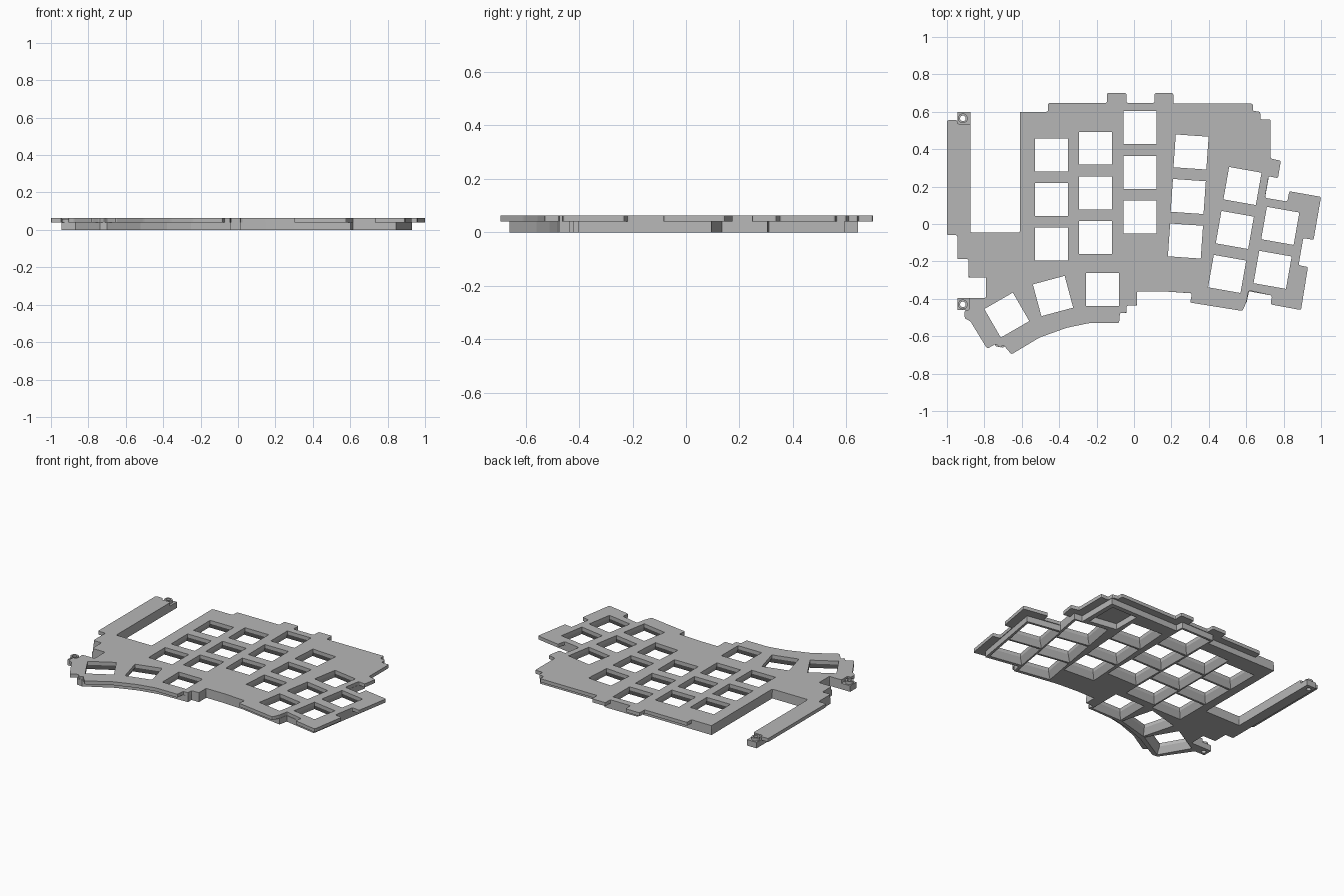
import bpy
import bmesh
from math import radians
from mathutils import Matrix, Vector

cube = bpy.data.objects.get("Cube")
if cube:
    bpy.data.objects.remove(cube, do_unlink=True)

# Single plastic colour
grey = bpy.data.materials.new("plain grey")
grey.use_nodes = True
colour = (0.47, 0.47, 0.47, 1)
grey.diffuse_color = colour
grey.node_tree.nodes["Principled BSDF"].inputs["Base Color"].default_value = colour

TOP = 0.063      # top of the plate
LEDGE = 0.04     # underside of the plate
HOLE = 0.176     # key opening width
POCKET = 0.225   # pocket width on the underside


def make_object(name, bm):
    bmesh.ops.recalc_face_normals(bm, faces=bm.faces[:])
    mesh = bpy.data.meshes.new(name)
    bm.to_mesh(mesh)
    bm.free()
    mesh.materials.append(grey)
    obj = bpy.data.objects.new(name, mesh)
    bpy.context.collection.objects.link(obj)
    return obj


def add_prism(bm, outline, low, high, rounding=0):
    """Extrude a flat outline between two heights, optionally rounding corners."""
    part = bmesh.new()
    face = part.faces.new([part.verts.new((x, y, low)) for x, y in outline])
    if rounding:
        bmesh.ops.bevel(part, geom=part.verts[:], offset=rounding, segments=2,
                        profile=0.5, affect='VERTICES', clamp_overlap=True)
    result = bmesh.ops.extrude_face_region(part, geom=part.faces[:])
    moved = [v for v in result["geom"] if isinstance(v, bmesh.types.BMVert)]
    bmesh.ops.translate(part, verts=moved, vec=(0, 0, high - low))
    bmesh.ops.recalc_face_normals(part, faces=part.faces[:])
    temp = bpy.data.meshes.new("temp")
    part.to_mesh(temp)
    part.free()
    bm.from_mesh(temp)
    bpy.data.meshes.remove(temp)


def add_key_cutter(bm, key, low, high, low_width, high_width):
    """Four-sided opening at a key position, straight or tapered."""
    x, y, angle = key
    place = (Matrix.Translation((x, y, (low + high) / 2))
             @ Matrix.Rotation(radians(angle), 4, 'Z'))
    made = bmesh.ops.create_cube(bm, size=1)
    for vert in made["verts"]:
        width = high_width if vert.co.z > 0 else low_width
        scaled = Vector((vert.co.x * width, vert.co.y * width, vert.co.z * (high - low)))
        vert.co = place @ scaled


def add_cylinder(bm, centre, radius, low, high):
    x, y = centre
    bmesh.ops.create_cone(bm, cap_ends=True, segments=24, radius1=radius, radius2=radius,
                          depth=high - low,
                          matrix=Matrix.Translation((x, y, (low + high) / 2)))


def cut(obj, bm):
    cutter = make_object("cutter", bm)
    cutter.hide_render = True
    mod = obj.modifiers.new("openings", 'BOOLEAN')
    mod.operation = 'DIFFERENCE'
    mod.solver = 'EXACT'
    mod.object = cutter
    bpy.context.view_layer.objects.active = obj
    bpy.ops.object.modifier_apply(modifier=mod.name)
    bpy.data.objects.remove(cutter, do_unlink=True)


# Key positions: columns of (x, top y, step x, step y, angle, count)
columns = [
    (-0.44, 0.37, 0, -0.239, 0, 3),
    (-0.205, 0.405, 0, -0.239, 0, 3),
    (0.033, 0.515, 0, -0.239, 0, 3),
    (0.305, 0.385, -0.015, -0.238, -4, 3),
    (0.58, 0.203, -0.041, -0.235, -10, 3),
    (0.782, -0.01, -0.041, -0.235, -10, 2),
]
keys = [(x + dx * i, y + dy * i, a) for x, y, dx, dy, a, n in columns for i in range(n)]
# Thumb keys fan out along the curved edge
keys += [(-0.168, -0.35, 0), (-0.433, -0.385, 15), (-0.68, -0.487, 30)]
screws = [(-0.915, 0.565), (-0.915, -0.43)]

# Plate outline, clockwise from the top of the left arm, with clip tabs
plate_outline = [
    (-1, 0.555), (-0.945, 0.555), (-0.945, 0.535), (-0.875, 0.535), (-0.875, -0.045),
    (-0.61, -0.045), (-0.61, 0.6), (-0.46, 0.6), (-0.46, 0.647), (-0.145, 0.647),
    (-0.145, 0.7), (-0.04, 0.7), (-0.04, 0.647), (0.11, 0.647), (0.11, 0.7),
    (0.21, 0.7), (0.21, 0.643), (0.635, 0.643), (0.635, 0.605), (0.675, 0.6),
    (0.675, 0.56), (0.73, 0.56), (0.73, 0.35), (0.785, 0.338), (0.77, 0.245),
    (0.72, 0.255), (0.7, 0.14), (0.82, 0.12), (0.83, 0.175), (1, 0.145),
    (0.96, -0.085), (0.905, -0.075), (0.88, -0.22), (0.93, -0.23), (0.893, -0.46),
    (0.73, -0.43), (0.738, -0.383), (0.613, -0.355), (0.6, -0.42), (0.58, -0.465),
    (0.3, -0.42), (0.31, -0.37), (0.15, -0.36), (0.015, -0.36), (0.015, -0.437),
    (-0.04, -0.437), (-0.04, -0.475), (-0.075, -0.475), (-0.08, -0.53),
    (-0.24, -0.53), (-0.36, -0.555), (-0.505, -0.607), (-0.655, -0.697),
    (-0.7, -0.645), (-0.715, -0.663), (-0.738, -0.64), (-0.785, -0.667),
    (-0.875, -0.52), (-0.905, -0.505), (-0.905, -0.46), (-0.88, -0.46),
    (-0.88, -0.395), (-0.79, -0.395), (-0.79, -0.285), (-0.885, -0.285),
    (-0.885, -0.187), (-0.945, -0.187), (-0.945, -0.06), (-1, -0.06),
]
bm = bmesh.new()
add_prism(bm, plate_outline, LEDGE, TOP, rounding=0.008)
plate = make_object("switch_plate", bm)

bm = bmesh.new()
for key in keys:
    add_key_cutter(bm, key, LEDGE - 0.02, TOP + 0.02, HOLE, HOLE)
for screw in screws:
    add_cylinder(bm, screw, 0.026, 0, 0.1)
cut(plate, bm)

# Lower body, set in from the clip tabs
body_outline = [
    (-0.945, 0.6), (-0.875, 0.6), (-0.875, -0.045), (-0.61, -0.045), (-0.61, 0.6),
    (-0.09, 0.6), (-0.09, 0.643), (0.155, 0.643), (0.16, 0.592), (0.672, 0.592),
    (0.672, 0.31), (0.73, 0.305), (0.7, 0.135), (0.93, 0.095), (0.845, -0.402),
    (0.615, -0.36), (0.602, -0.42), (0.3, -0.37), (0.15, -0.36), (0.015, -0.36),
    (0.015, -0.437), (-0.04, -0.437), (-0.04, -0.475), (-0.25, -0.483),
    (-0.38, -0.51), (-0.52, -0.56), (-0.7, -0.66), (-0.738, -0.655),
    (-0.87, -0.46), (-0.945, -0.46), (-0.945, -0.395), (-0.79, -0.395),
    (-0.79, -0.285), (-0.885, -0.285), (-0.885, -0.187), (-0.945, -0.187),
]
bm = bmesh.new()
add_prism(bm, body_outline, 0, LEDGE)
body = make_object("lower_body", bm)

# Tapered pockets leave thin ribs between the keys; one corner recess
bm = bmesh.new()
slope = (POCKET - HOLE) / LEDGE * 0.01
for key in keys:
    add_key_cutter(bm, key, -0.01, LEDGE + 0.01, POCKET + slope, HOLE - slope)
add_prism(bm, [(0.45, 0.37), (0.64, 0.34), (0.64, 0.56), (0.45, 0.56)], -0.01, LEDGE + 0.01)
for screw in screws:
    add_cylinder(bm, screw, 0.015, -0.01, 0.1)
cut(body, bm)

# Screw collars standing on the two corner bosses
for name, screw in zip(("back_screw_collar", "front_screw_collar"), screws):
    bm = bmesh.new()
    add_cylinder(bm, screw, 0.026, LEDGE, TOP - 0.004)
    collar = make_object(name, bm)
    bm = bmesh.new()
    add_cylinder(bm, screw, 0.015, 0, 0.1)
    cut(collar, bm)
